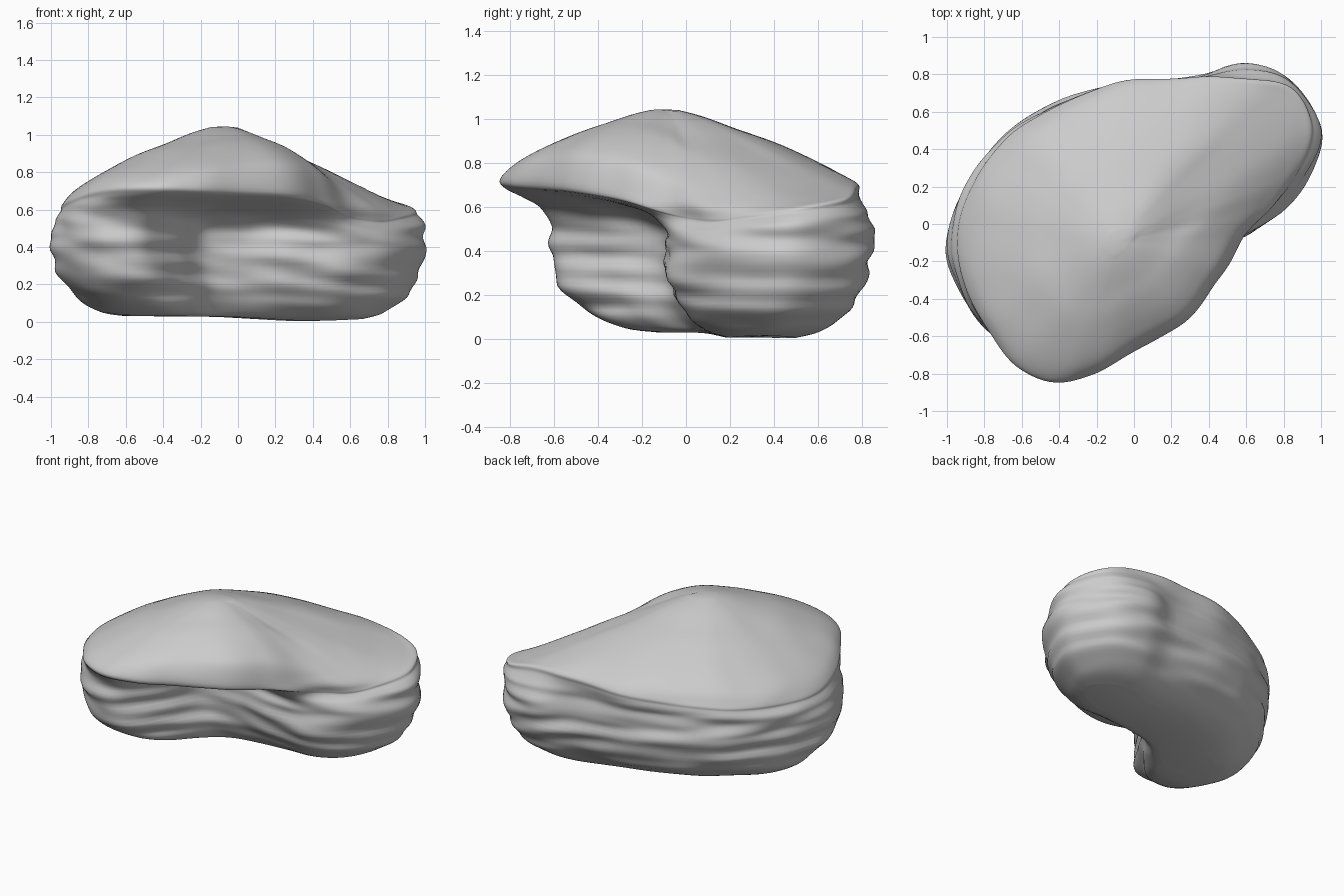
import bpy
import math
from mathutils import Vector, noise

cube = bpy.data.objects.get("Cube")
if cube:
    bpy.data.objects.remove(cube, do_unlink=True)

# Matching outlines: cap edge (x, y, z), crescent waist (x, y), underside (x, y)
SHOULDER = [(-.94, -.1, .62), (-.88, .15, .62), (-.74, .38, .63), (-.52, .57, .65), (-.1, .75, .68),
            (.35, .78, .7), (.62, .77, .69), (.84, .72, .64), (.95, .52, .6), (.88, .29, .57),
            (.76, .11, .55), (.59, -.06, .58), (.46, -.29, .65), (.27, -.53, .69), (0, -.68, .7),
            (-.22, -.81, .71), (-.42, -.85, .72), (-.63, -.76, .72), (-.78, -.57, .7), (-.89, -.36, .66)]
WAIST = [(-.99, -.13), (-.94, .1), (-.8, .35), (-.58, .55), (-.2, .72),
         (.3, .78), (.6, .84), (.83, .77), (.99, .5), (.91, .24),
         (.75, .04), (.56, -.08), (.3, -.09), (.05, -.07), (-.18, -.12),
         (-.32, -.35), (-.5, -.58), (-.68, -.6), (-.83, -.5), (-.94, -.33)]
FOOT = [(-.6, 0), (-.56, .1), (-.42, .18), (-.25, .28), (0, .37),
        (.25, .45), (.45, .5), (.58, .46), (.66, .38), (.65, .32),
        (.58, .24), (.45, .2), (.3, .17), (.12, .13), (-.05, .07),
        (-.2, 0), (-.33, -.1), (-.45, -.13), (-.54, -.12), (-.59, -.06)]
PEAK = Vector((-.08, -.1, 1.045))
WAIST_Z, FOOT_Z = .4, .03


def spline(a, b, c, d, t):
    """Point on a smooth curve between b and c."""
    return (b * 2 + (c - a) * t + (a * 2 - b * 5 + c * 4 - d) * t ** 2
            + (b * 3 - a - c * 3 + d) * t ** 3) / 2


def smooth_path(pts, steps, closed):
    n = len(pts)
    pick = (lambda k: pts[k % n]) if closed else (lambda k: pts[min(max(k, 0), n - 1)])
    out = [spline(pick(k - 1), pick(k), pick(k + 1), pick(k + 2), j / steps)
           for k in range(n if closed else n - 1) for j in range(steps)]
    return out if closed else out + [pts[-1]]


def cap_point(p, size, rise):
    """Cap height: full and round on the short sides, leaner on the long end."""
    reach = (p.xy - PEAK.xy).length
    q = PEAK.lerp(p, size)
    q.z = p.z + (PEAK.z - p.z) * rise ** ((reach / .8) ** 1.4)
    return q


def blend(ring_a, ring_b, flat, drop):
    ring = []
    for a, b in zip(ring_a, ring_b):
        p = a.lerp(b, flat)
        p.z = a.z + (b.z - a.z) * drop
        ring.append(p)
    return ring


shoulder = [Vector(p) for p in SHOULDER]
waist = [Vector((x, y, WAIST_Z)) for x, y in WAIST]
foot = [Vector((x, y, FOOT_Z)) for x, y in FOOT]

# Key rings from the summit down the cap, under the overhang and round to the ground
keys = []
for size, rise in ((.08, .99), (.2, .92), (.38, .78), (.58, .62), (.8, .38), (.94, .18)):
    keys.append([cap_point(p, size, rise) for p in shoulder])
keys.append(shoulder)
for flat, drop in ((.12, .12), (.45, .25), (.8, .42), (1, .7)):
    keys.append(blend(shoulder, waist, flat, drop))
keys.append(waist)
for step in range(1, 6):
    turn = step / 5 * math.pi / 2
    keys.append(blend(waist, foot, 1 - math.cos(turn), math.sin(turn)))

STEPS_AROUND, STEPS_DOWN = 7, 5
columns = [smooth_path([ring[i] for ring in keys], STEPS_DOWN, False) for i in range(len(shoulder))]
rings = [smooth_path([col[j] for col in columns], STEPS_AROUND, True) for j in range(len(columns[0]))]


def weather(p, outward):
    """Broken strata on the flanks, gentle lumps everywhere, one sagging lobe below."""
    flank = max(0, min(1, (p.z - .05) / .1, (.66 - p.z) / .1))
    strata = noise.noise(Vector((p.x * 2.5, p.y * 2.5, p.z * 13 + p.x))) * .03 * flank
    lumps = noise.noise(p * 4) * .012
    sag = .034 * math.exp(-((p.x - .38) ** 2 + (p.y - .35) ** 2) * 9) * max(0, 1 - p.z / .3)
    return p + outward * (strata + lumps) - Vector((0, 0, sag))


verts, faces = [], []
count = len(rings[0])
for ring in rings:
    for i, p in enumerate(ring):
        along = ring[(i + 1) % count] - ring[i - 1]
        verts.append(weather(p, Vector((-along.y, along.x, 0)).normalized()))
for j in range(len(rings) - 1):
    for i in range(count):
        k = (i + 1) % count
        faces.append((j * count + i, (j + 1) * count + i, (j + 1) * count + k, j * count + k))

# Close the summit and the underside
last = (len(rings) - 1) * count
verts.append(PEAK)
faces += [(len(verts) - 1, i, (i + 1) % count) for i in range(count)]
faces.append([last + i for i in range(count)])

mesh = bpy.data.meshes.new("boulder")
mesh.from_pydata(verts, [], faces)
rock = bpy.data.objects.new("boulder", mesh)
bpy.context.collection.objects.link(rock)

stone = bpy.data.materials.new("grey stone")
stone.use_nodes = True
grey = (.6, .6, .6, 1)
stone.diffuse_color = grey
stone.node_tree.nodes["Principled BSDF"].inputs["Base Color"].default_value = grey
mesh.materials.append(stone)

bpy.context.view_layer.objects.active = rock
rock.select_set(True)
bpy.ops.object.mode_set(mode='EDIT')
bpy.ops.mesh.select_all(action='SELECT')
bpy.ops.mesh.normals_make_consistent(inside=False)
bpy.ops.object.mode_set(mode='OBJECT')
bpy.ops.object.shade_smooth_by_angle(angle=math.radians(60))
